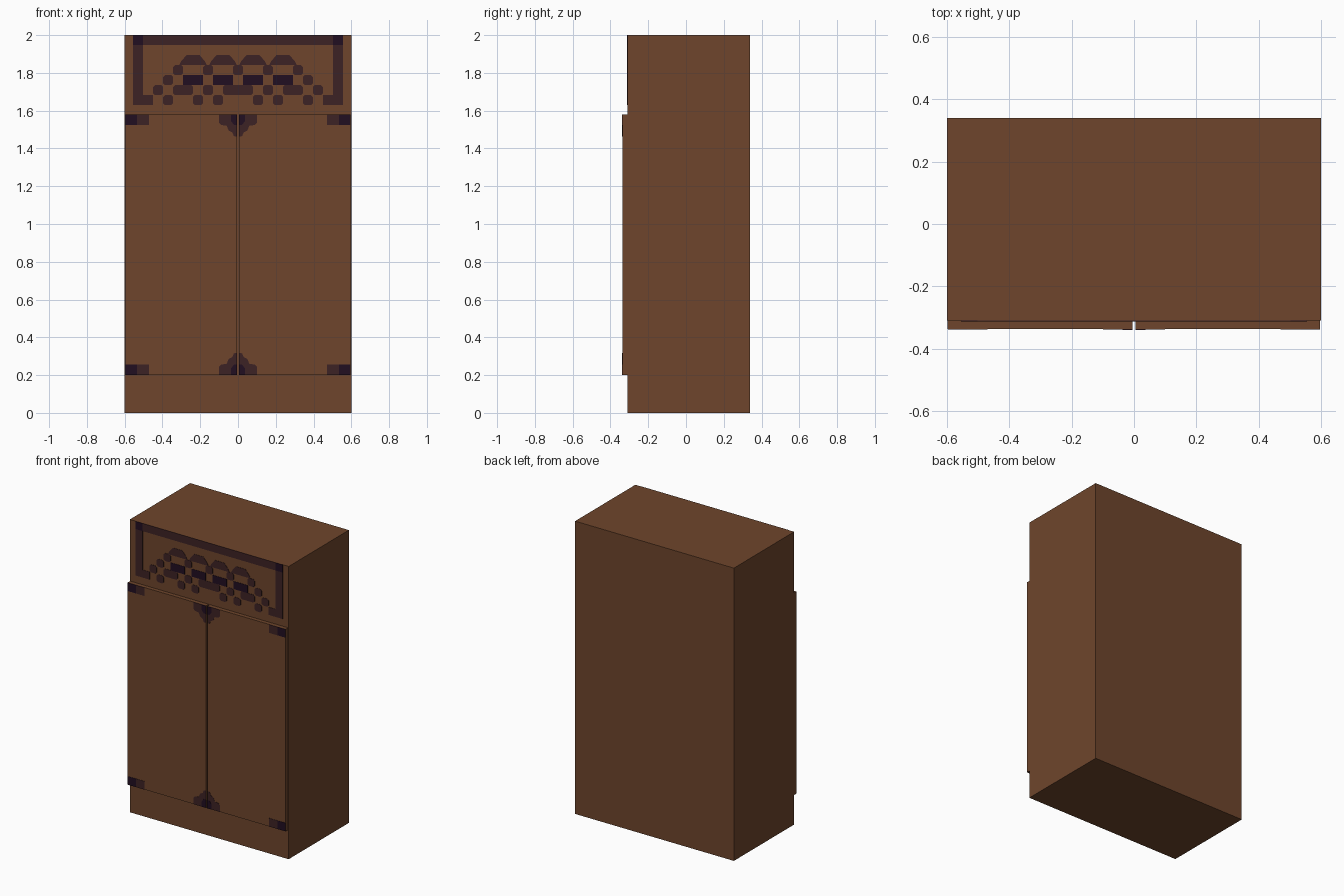
import bpy, bmesh

if "Cube" in bpy.data.objects:
    bpy.data.objects.remove(bpy.data.objects["Cube"], do_unlink=True)


def material(name, rgb):
    m = bpy.data.materials.new(name)
    m.use_nodes = True
    m.diffuse_color = (*rgb, 1)
    bsdf = next(n for n in m.node_tree.nodes if n.type == "BSDF_PRINCIPLED")
    bsdf.inputs["Base Color"].default_value = (*rgb, 1)
    return m


WOOD = material("brown wood", (0.156, 0.06, 0.025))
INLAY = material("dark plum inlay", (0.046, 0.016, 0.018))
ACCENT = material("deep violet accent", (0.015, 0.0045, 0.015))

BODY_FRONT, DOOR_FRONT = -0.31, -0.337
DOOR_LOW, DOOR_HIGH, GAP = 0.2, 1.58, 0.005


def finish(name, bm, mats):
    bmesh.ops.recalc_face_normals(bm, faces=bm.faces)
    mesh = bpy.data.meshes.new(name)
    bm.to_mesh(mesh)
    bm.free()
    for m in mats:
        mesh.materials.append(m)
    obj = bpy.data.objects.new(name, mesh)
    bpy.context.collection.objects.link(obj)
    return obj


def plate(bm, points, front, back, mat=0):
    """Outline in x and z, extruded between two depths."""
    face = bm.faces.new([bm.verts.new((x, front, z)) for x, z in points])
    face.material_index = mat
    ext = bmesh.ops.extrude_face_region(bm, geom=[face], use_keep_orig=True)["geom"]
    for v in ext:
        if isinstance(v, bmesh.types.BMVert):
            v.co.y = back
    for f in bm.faces[-len(points) - 1:]:
        f.material_index = mat


def rect(x0, x1, z0, z1):
    return [(x0, z0), (x1, z0), (x1, z1), (x0, z1)]


def octagon(x0, x1, z0, z1, c):
    return [(x0 + c, z0), (x1 - c, z0), (x1, z0 + c), (x1, z1 - c),
            (x1 - c, z1), (x0 + c, z1), (x0, z1 - c), (x0, z0 + c)]


# Cabinet body and two doors
for name, outline, front, back in (
        ("cabinet_body", rect(-0.6, 0.6, 0, 2), BODY_FRONT, 0.34),
        ("right_door", rect(-0.598, -GAP, DOOR_LOW, DOOR_HIGH), DOOR_FRONT, BODY_FRONT),
        ("left_door", rect(GAP, 0.596, DOOR_LOW, DOOR_HIGH), DOOR_FRONT, BODY_FRONT)):
    bm = bmesh.new()
    plate(bm, outline, front, back)
    finish(name, bm, [WOOD])

# Trellis inlay on the upper panel: # inlay, D accent, one sign per cell
PATTERN = (
    "D###################D",
    "#...................#",
    "#....BB.BB.BB.BB....#",
    "#...o..o..o..o..o...#",
    "#..o.DD.DD.DD.DD.o..#",
    "#.o.oo.o.ooo.o.oo.o.#",
    "##.o..o.o...o.o..o.##",
)
CELL = 0.0529
LEFT = -CELL * len(PATTERN[0]) / 2
bm = bmesh.new()
for r, row in enumerate(PATTERN):
    top = 2 - r * CELL
    low = top - CELL
    c = 0
    while c < len(row):
        sign, start = row[c], c
        while c < len(row) and row[c] == sign:
            c += 1
        x0, x1 = LEFT + start * CELL, LEFT + c * CELL
        if sign == "#":
            plate(bm, rect(x0, x1, low, top), BODY_FRONT - 0.002, BODY_FRONT)
        elif sign == "D":
            plate(bm, rect(x0, x1, low, top), BODY_FRONT - 0.002, BODY_FRONT, 1)
        elif sign == "B":   # arch crown with sloping shoulders
            crown = [(x0 - 0.02, low), (x1 + 0.02, low), (x1 + 0.01, low + 0.02),
                     (x1 - 0.018, top), (x0 + 0.018, top), (x0 - 0.01, low + 0.02)]
            plate(bm, crown, BODY_FRONT - 0.002, BODY_FRONT)
        elif sign == "o":
            plate(bm, octagon(x0, x1, low, top, 0.01), BODY_FRONT - 0.002, BODY_FRONT)
finish("upper_panel_inlay", bm, [INLAY, ACCENT])

# Door fittings: stepped centre mounts and outer corner plates
MOUNT = [(GAP, 0), (0.1, 0), (0.1, 0.045), (0.088, 0.056), (0.06, 0.06),
         (0.05, 0.085), (0.03, 0.095), (0.022, 0.115), (GAP, 0.118)]
BOSS = [(GAP, 0), (0.037, 0), (0.037, 0.035), (0.022, 0.055), (GAP, 0.055)]
CORNERS = ((rect(0.47, 0.535, 0, 0.057), 0), (rect(0.535, 0.596, 0, 0.057), 1))
for side, sx in (("left", 1), ("right", -1)):
    for level, base, sz in (("lower", DOOR_LOW, 1), ("upper", DOOR_HIGH, -1)):
        def place(points):
            return [(sx * x, base + sz * z) for x, z in points]

        bm = bmesh.new()
        plate(bm, place(MOUNT), DOOR_FRONT - 0.0015, DOOR_FRONT)
        plate(bm, place(BOSS), DOOR_FRONT - 0.003, DOOR_FRONT - 0.0015, 1)
        finish(f"{side}_{level}_centre_mount", bm, [INLAY, ACCENT])

        bm = bmesh.new()
        for outline, mat in CORNERS:
            plate(bm, place(outline), DOOR_FRONT - 0.002, DOOR_FRONT, mat)
        finish(f"{side}_{level}_corner_plate", bm, [INLAY, ACCENT])
